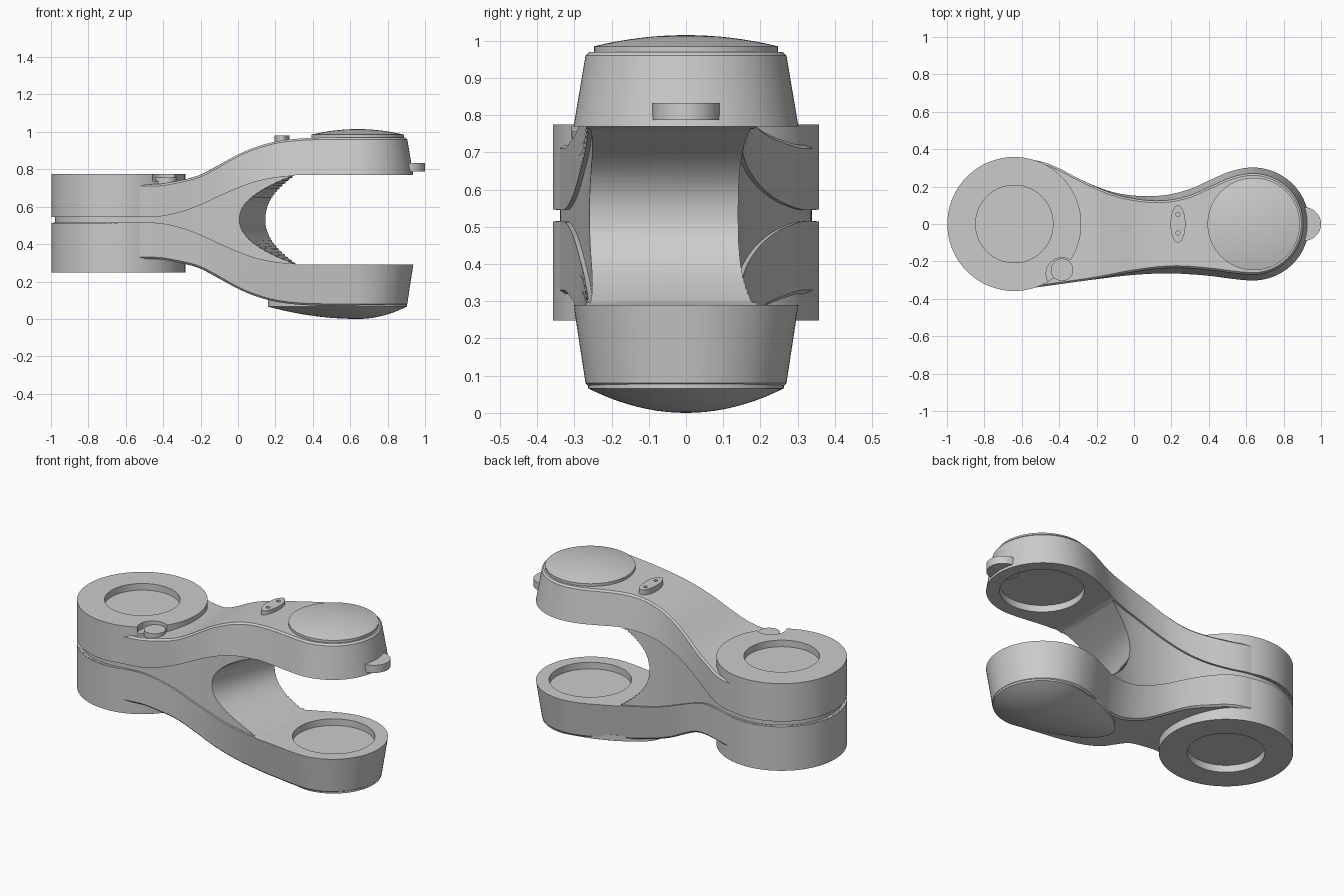
import bpy, bmesh, math
from mathutils import Vector

if "Cube" in bpy.data.objects:
    bpy.data.objects.remove(bpy.data.objects["Cube"])


def finish(name, bm, smooth=True):
    bmesh.ops.remove_doubles(bm, verts=bm.verts[:], dist=1e-5)
    bmesh.ops.recalc_face_normals(bm, faces=bm.faces[:])
    me = bpy.data.meshes.new(name)
    bm.to_mesh(me)
    bm.free()
    ob = bpy.data.objects.new(name, me)
    bpy.context.collection.objects.link(ob)
    if smooth:
        shade(ob)
    return ob


def activate(ob):
    bpy.ops.object.select_all(action='DESELECT')
    ob.select_set(True)
    bpy.context.view_layer.objects.active = ob


def shade(ob):
    activate(ob)
    bpy.ops.object.shade_smooth_by_angle(angle=math.radians(28))


def lathe(name, prof, center, sx=1, sy=1, n=72, warp=None, smooth=True):
    """Revolve (radius, z) points around a vertical axis, optionally warped in plan."""
    bm = bmesh.new()
    rings = []
    for r, z in prof:
        ring = []
        for i in range(n):
            a = 2 * math.pi * i / n
            x, y = r * sx * math.cos(a), r * sy * math.sin(a)
            if warp:
                x, y = warp(x, y)
            ring.append(bm.verts.new((center[0] + x, center[1] + y, z)))
        rings.append(ring)
    for p, q in zip(rings, rings[1:]):
        for i in range(n):
            j = (i + 1) % n
            bm.faces.new((p[i], p[j], q[j], q[i]))
    return finish(name, bm, smooth)


def disc(name, r, z0, z1, center, sx=1, sy=1, n=72, smooth=True):
    return lathe(name, [(0, z0), (r, z0), (r, z1), (0, z1)], center, sx, sy, n, None, smooth)


def cut(ob, *cutters):
    for c in cutters:
        m = ob.modifiers.new("cut", 'BOOLEAN')
        m.operation, m.solver, m.object = 'DIFFERENCE', 'EXACT', c
        activate(ob)
        bpy.ops.object.modifier_apply(modifier=m.name)
        bpy.data.objects.remove(c)
    shade(ob)


def curve(tab, x):
    """Smooth interpolation through (x, value) points."""
    if x <= tab[0][0]:
        return tab[0][1]
    if x >= tab[-1][0]:
        return tab[-1][1]
    k = max(i for i in range(len(tab) - 1) if tab[i][0] <= x)

    def slope(i):
        if i in (0, len(tab) - 1):
            return 0
        return (tab[i + 1][1] - tab[i - 1][1]) / (tab[i + 1][0] - tab[i - 1][0])
    (x0, y0), (x1, y1) = tab[k], tab[k + 1]
    h = x1 - x0
    t = (x - x0) / h
    return (y0 * (2 * t**3 - 3 * t * t + 1) + y1 * (3 * t * t - 2 * t**3)
            + h * slope(k) * (t**3 - 2 * t * t + t) + h * slope(k + 1) * (t**3 - t * t))


# Plan outlines and side profiles of the arm
HUB, FORK, RH, RF = -0.64, 0.635, 0.35, 0.303
FRONT = [(HUB, RH), (-.5, .336), (-.4, .322), (-.2, .295), (0, .272), (.2, .264),
         (.4, .278), (.55, .297), (FORK, RF)]
BACK = [(HUB, RH), (-.5, .335), (-.4, .297), (-.3, .245), (-.2, .2), (-.1, .167), (0, .152),
        (.1, .149), (.2, .16), (.3, .188), (.4, .233), (.5, .277), (.58, .298), (FORK, RF)]
TOP = [(-.45, .72), (-.3, .742), (-.2, .77), (-.1, .822), (0, .878), (.1, .92), (.2, .948),
       (.3, .962), (.4, .968), (.6, .97)]
SEAM = [(-.48, .545), (-.4, .55), (-.3, .573), (-.2, .61), (-.1, .657), (0, .7),
        (.1, .735), (.2, .755), (.3, .764)]


def outline(tab):
    pts = []
    for i in range(20):
        a = math.pi - math.pi / 2 * i / 20
        pts.append(Vector((HUB + RH * math.cos(a), RH * math.sin(a))))
    for i in range(64):
        x = HUB + (FORK - HUB) * i / 64
        pts.append(Vector((x, curve(tab, x))))
    for i in range(25):
        a = math.pi / 2 * (1 - i / 24)
        pts.append(Vector((FORK + RF * math.cos(a), RF * math.sin(a))))
    pts[0].y = pts[-1].y = 0
    nrm = []
    for i in range(len(pts)):
        d = (pts[min(i + 1, len(pts) - 1)] - pts[max(i - 1, 0)]).normalized()
        nrm.append(Vector((-d.y, d.x)))
    nrm[0], nrm[-1] = Vector((-1, 0)), Vector((1, 0))
    return list(zip(pts, nrm))


def column(p, n, sign):
    x = p.x
    top, up = curve(TOP, x), curve(SEAM, x)
    bot, low = 1.04 - top, 1.06 - up
    s = min(max((x + .3) / .6, 0), 1)
    t = .033 * s * s * (3 - 2 * s)
    levels = [(bot, t + .01), (bot + .01, t), (low, 0), (low, .012), (up, .012), (up, 0),
              (top - .01, t), (top, t + .01)]
    out = []
    for z, off in levels:
        q = p - n * off
        out.append((q.x, sign * q.y, z))
    return out


# Arm body lofted along x
bm = bmesh.new()
prev = None
for (p, n), (q, m) in zip(outline(FRONT), outline(BACK)):
    ring = [bm.verts.new(c) for c in column(p, n, -1) + column(q, m, 1)[::-1]]
    if prev:
        for i in range(len(ring)):
            j = (i + 1) % len(ring)
            bm.faces.new((prev[i], prev[j], ring[j], ring[i]))
    prev = ring
body = finish("fork_arm", bm, False)

# Fork slot cutter, its inner end slanting from front to back
bm = bmesh.new()
secs = []
for y in (-.5, .5):
    a = .15 * (y + .28) / .43
    prof = [(1.2, .29)]
    for i in range(33):
        t = -1 + i / 16
        prof.append((a + (.31 - a) * abs(t) ** 2.2, .53 + .24 * t))
    prof.append((1.2, .77))
    secs.append([bm.verts.new((x, y, z)) for x, z in prof])
for i in range(len(secs[0])):
    j = (i + 1) % len(secs[0])
    bm.faces.new((secs[0][i], secs[0][j], secs[1][j], secs[1][i]))
for s in secs:
    bm.faces.new(s)
slot = finish("slot_cutter", bm, False)
slot.hide_render = True
sockets = disc("socket_cutter", .226, .25, .81, (.64, 0), smooth=False)
sockets.hide_render = True
cut(body, slot, sockets)

# Hub halves with shallow round sockets
R = .358
upper = lathe("upper_hub", [(0, .735), (.207, .735), (.207, .775), (R, .775), (R, .546),
                            (0, .546)], (HUB, 0), n=96)
lathe("lower_hub", [(0, .29), (.207, .29), (.207, .248), (R, .248), (R, .514), (0, .514)],
      (HUB, 0), n=96)

# Notch and small boss on the upper hub
notch = disc("notch_cutter", .085, .737, .9, (-.385, -.265), n=40, smooth=False)
notch.hide_render = True
cut(upper, notch)
disc("notch_boss", .06, .70, .757, (-.385, -.245), n=32)

# Domed cap on top of the fork
lathe("top_cap", [(0, .955), (.247, .955), (.247, .985)]
      + [(.247 * r / 8, .985 + .03 * (1 - (r / 8) ** 2)) for r in range(7, -1, -1)], (.64, 0))


# Teardrop domed pad under the fork
def teardrop(x, y):
    if x < 0:
        u = -x / .263
        return x * .48 / .263, y * (1 - .25 * u)
    return x, y


lathe("bottom_pad", [(0, .10), (.263, .10), (.263, .066)]
      + [(.263 * r / 10, .066 * (r / 10) ** 2) for r in range(9, -1, -1)], (.64, 0), warp=teardrop)

# Tip tab and oval plate with two pin holes
disc("tip_tab", .09, .787, .833, (.91, 0), n=40)
plate = disc("oval_plate", .1, .93, .98, (.235, 0), sx=.4, n=40)
holes = [disc("hole_cutter", .011, .965, 1.05, (.235, y), n=16, smooth=False) for y in (-.048, .052)]
for h in holes:
    h.hide_render = True
cut(plate, *holes)
